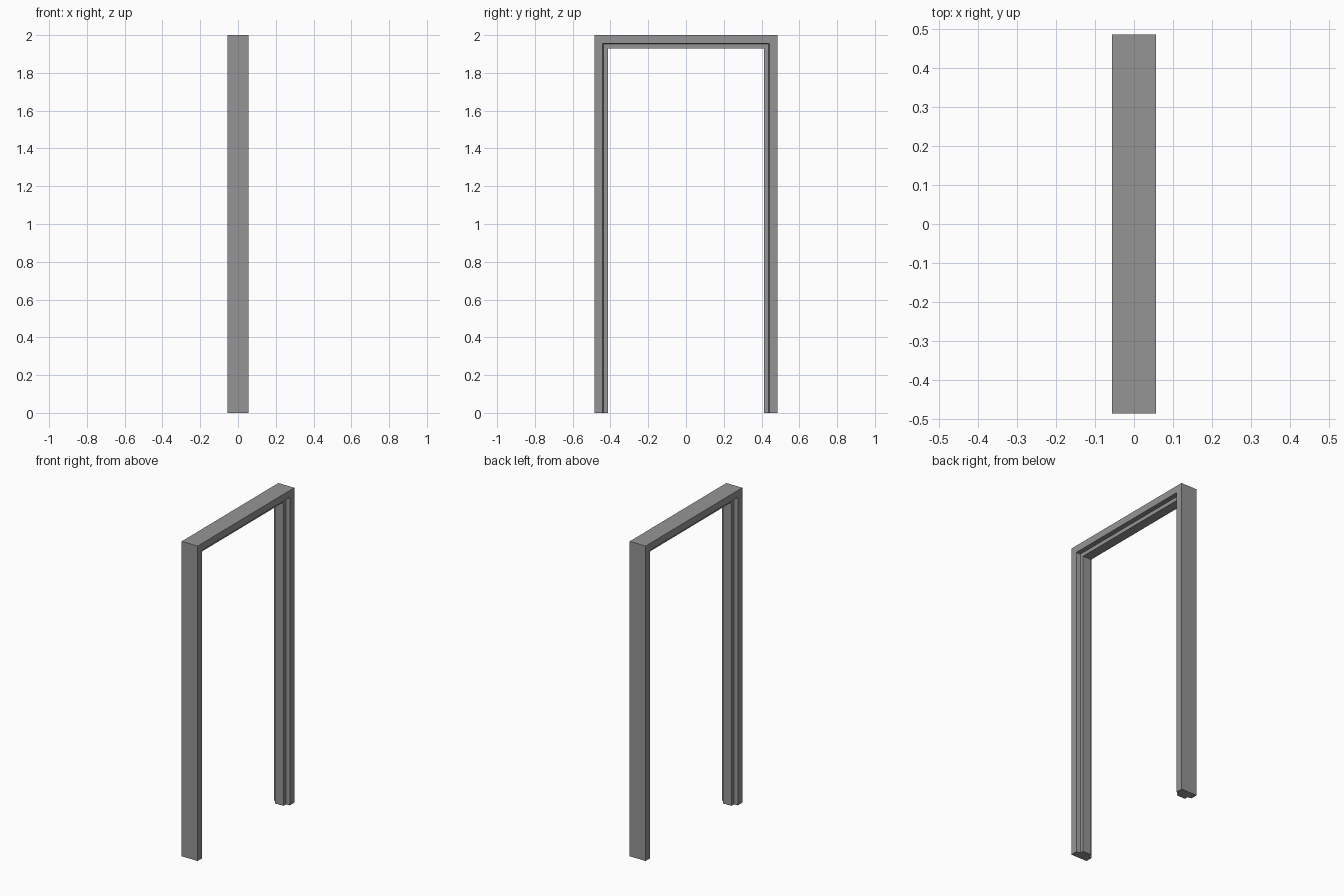
import bpy
import bmesh

cube = bpy.data.objects.get("Cube")
if cube:
    bpy.data.objects.remove(cube, do_unlink=True)

grey = bpy.data.materials.new("mid_grey")
grey.use_nodes = True
COLOUR = (0.3, 0.3, 0.3, 1)
grey.diffuse_color = COLOUR
grey.node_tree.nodes["Principled BSDF"].inputs["Base Color"].default_value = COLOUR

HALF_WIDTH, HEIGHT = 0.485, 2.0

# Half of the frame section: (x, depth inward from the outer edge)
half = [(0.056, 0), (0.056, 0.044), (0.03, 0.048), (0.03, 0.072)]
section = half + [(-x, d) for x, d in reversed(half)]


def ring(bm, side, z_at):
    return [bm.verts.new((x, side * (HALF_WIDTH - d), z_at(d))) for x, d in section]


# Sweep the section up one jamb, across the mitred head and down the other
bm = bmesh.new()
floor = lambda d: 0
head = lambda d: HEIGHT - d
rings = [ring(bm, -1, floor), ring(bm, -1, head), ring(bm, 1, head), ring(bm, 1, floor)]
n = len(section)
for a, b in zip(rings, rings[1:]):
    for i in range(n):
        j = (i + 1) % n
        bm.faces.new((a[i], a[j], b[j], b[i]))
bm.faces.new(rings[0])
bm.faces.new(rings[-1])
bmesh.ops.recalc_face_normals(bm, faces=bm.faces)

mesh = bpy.data.meshes.new("door_frame")
bm.to_mesh(mesh)
bm.free()
mesh.materials.append(grey)
bpy.context.collection.objects.link(bpy.data.objects.new("door_frame", mesh))
